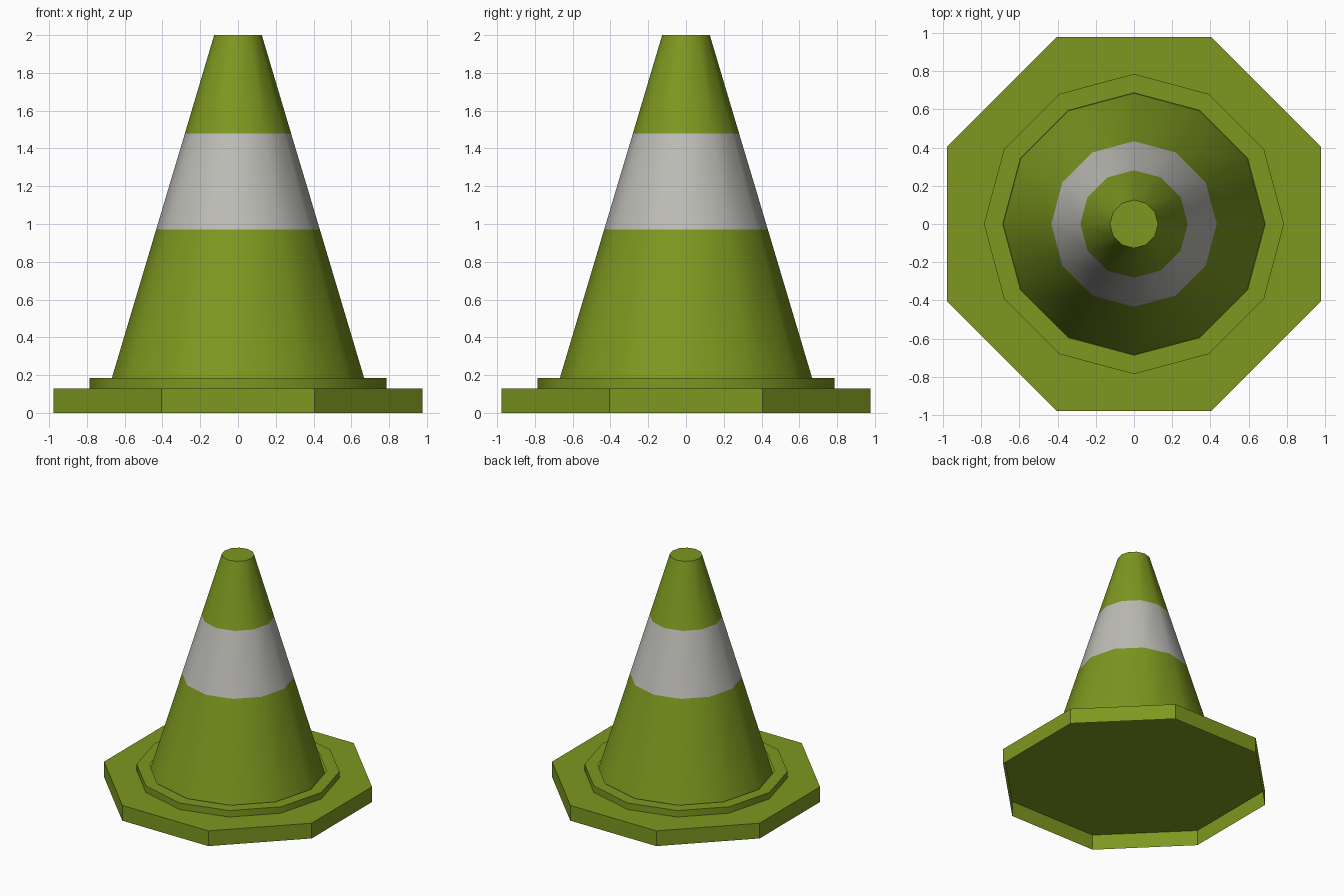
import bpy, bmesh, math

if "Cube" in bpy.data.objects:
    bpy.data.objects.remove(bpy.data.objects["Cube"])


def material(name, rgb):
    m = bpy.data.materials.new(name)
    m.diffuse_color = (*rgb, 1)
    m.use_nodes = True
    m.node_tree.nodes["Principled BSDF"].inputs["Base Color"].default_value = m.diffuse_color
    return m


green = material("olive green", (0.205, 0.314, 0.014))
white = material("off white", (0.509, 0.503, 0.468))


def lathe(name, profile, sides, turn=0.0, cap=True, smooth=False):
    """Sweep (radius, z) points upward round z as an open shell, optionally capped on top."""
    bm = bmesh.new()
    rings = []
    for r, z in profile:
        angles = [turn + math.tau * i / sides for i in range(sides)]
        rings.append([bm.verts.new((r * math.cos(a), r * math.sin(a), z)) for a in angles])
    if cap:
        bm.faces.new(rings[-1])
    for a, b in zip(rings, rings[1:]):
        for i in range(sides):
            j = (i + 1) % sides
            bm.faces.new((a[i], a[j], b[j], b[i]))
    mesh = bpy.data.meshes.new(name)
    bm.to_mesh(mesh)
    bm.free()
    mesh.materials.append(green)
    ob = bpy.data.objects.new(name, mesh)
    bpy.context.collection.objects.link(ob)
    if smooth:
        bpy.ops.object.select_all(action='DESELECT')
        ob.select_set(True)
        bpy.context.view_layer.objects.active = ob
        bpy.ops.object.shade_smooth_by_angle(angle=math.radians(35))
    return ob


# Octagonal foot, hollow and open underneath, flat sides facing the axes
R = 0.978 / math.cos(math.pi / 8)
lathe("base", [(R, 0), (R, 0.13)], 8, turn=math.pi / 8)

# Low collar around the cone's foot
lathe("collar", [(0.785, 0.13), (0.785, 0.185), (0.686, 0.185)], 12, cap=False, smooth=True)

# Cone body, standing on the base inside the collar
cone = lathe("cone", [(0.684, 0.13), (0.433, 0.972), (0.281, 1.48), (0.126, 2.0)],
             12, smooth=True)

# Pale band, chosen by height
cone.data.materials.append(white)
for f in cone.data.polygons:
    if 0.98 < f.center.z < 1.47:
        f.material_index = 1
